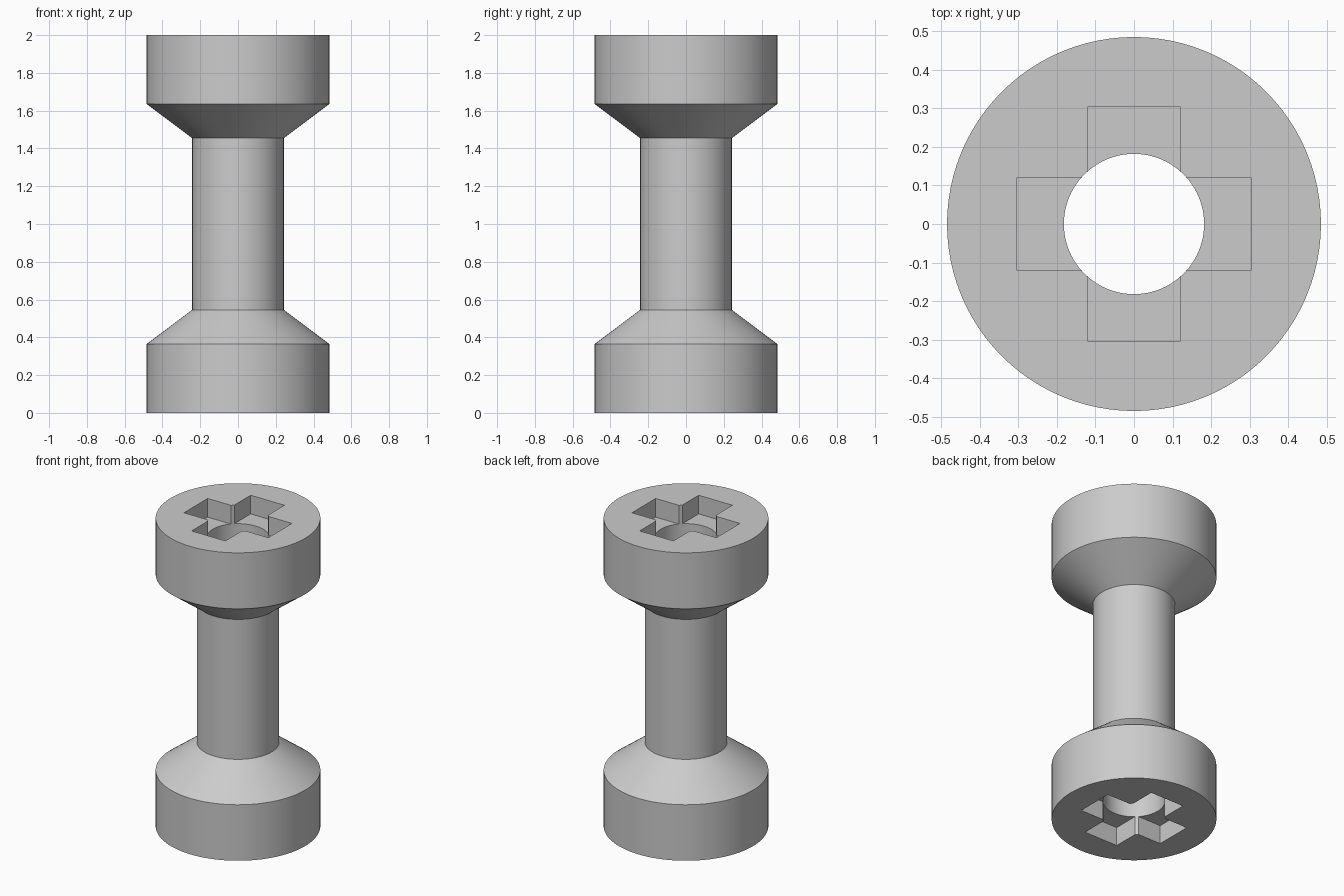
import bpy, bmesh, math

if "Cube" in bpy.data.objects:
    bpy.data.objects.remove(bpy.data.objects["Cube"], do_unlink=True)

U = 2 / 16.5          # design module: the spool is 16.5 modules tall
SEGMENTS = 96

grey = bpy.data.materials.new("plain grey")
grey.use_nodes = True
colour = (0.6, 0.6, 0.6, 1)
grey.diffuse_color = colour
grey.node_tree.nodes["Principled BSDF"].inputs["Base Color"].default_value = colour


def add_object(name, bm):
    bmesh.ops.recalc_face_normals(bm, faces=bm.faces)
    mesh = bpy.data.meshes.new(name)
    bm.to_mesh(mesh)
    bm.free()
    mesh.materials.append(grey)
    obj = bpy.data.objects.new(name, mesh)
    bpy.context.collection.objects.link(obj)
    return obj


# Spool body: closed profile turned around z, with a bore through the middle
profile = [(1.5, 0), (4, 0), (4, 3), (2, 4.5), (2, 12), (4, 13.5), (4, 16.5), (1.5, 16.5)]
bm = bmesh.new()
verts = [bm.verts.new((r * U, 0, z * U)) for r, z in profile]
edges = [bm.edges.new((v, verts[(i + 1) % len(verts)])) for i, v in enumerate(verts)]
bmesh.ops.spin(bm, geom=verts + edges, cent=(0, 0, 0), axis=(0, 0, 1),
               angle=math.tau, steps=SEGMENTS, use_merge=True)
bmesh.ops.remove_doubles(bm, verts=bm.verts, dist=1e-5)
spool = add_object("spool_body", bm)


# Cross-shaped socket cutter: plus outline extruded upward
def cross_cutter(name, z, height):
    bm = bmesh.new()
    outline = []
    for quarter in range(4):
        c, s = round(math.cos(quarter * math.pi / 2)), round(math.sin(quarter * math.pi / 2))
        for x, y in ((2.5, -1), (2.5, 1), (1, 1)):
            outline.append(bm.verts.new(((x * c - y * s) * U, (x * s + y * c) * U, z)))
    face = bm.faces.new(outline)
    top = bmesh.ops.extrude_face_region(bm, geom=[face])["geom"]
    bmesh.ops.translate(bm, vec=(0, 0, height),
                        verts=[g for g in top if isinstance(g, bmesh.types.BMVert)])
    cutter = add_object(name, bm)
    cutter.hide_render = True
    return cutter


# Sink one socket, a module deep, into each end
for name, z in (("bottom_socket_cutter", -U), ("top_socket_cutter", 15.5 * U)):
    cutter = cross_cutter(name, z, 2 * U)
    cut = spool.modifiers.new(name, "BOOLEAN")
    cut.operation = "DIFFERENCE"
    cut.solver = "EXACT"
    cut.object = cutter
    bpy.context.view_layer.objects.active = spool
    bpy.ops.object.modifier_apply(modifier=cut.name)
    bpy.data.objects.remove(cutter, do_unlink=True)

# Smooth the round walls, keep the rims and sockets crisp
bpy.ops.object.select_all(action="DESELECT")
spool.select_set(True)
bpy.context.view_layer.objects.active = spool
bpy.ops.object.shade_smooth_by_angle(angle=math.radians(30))
